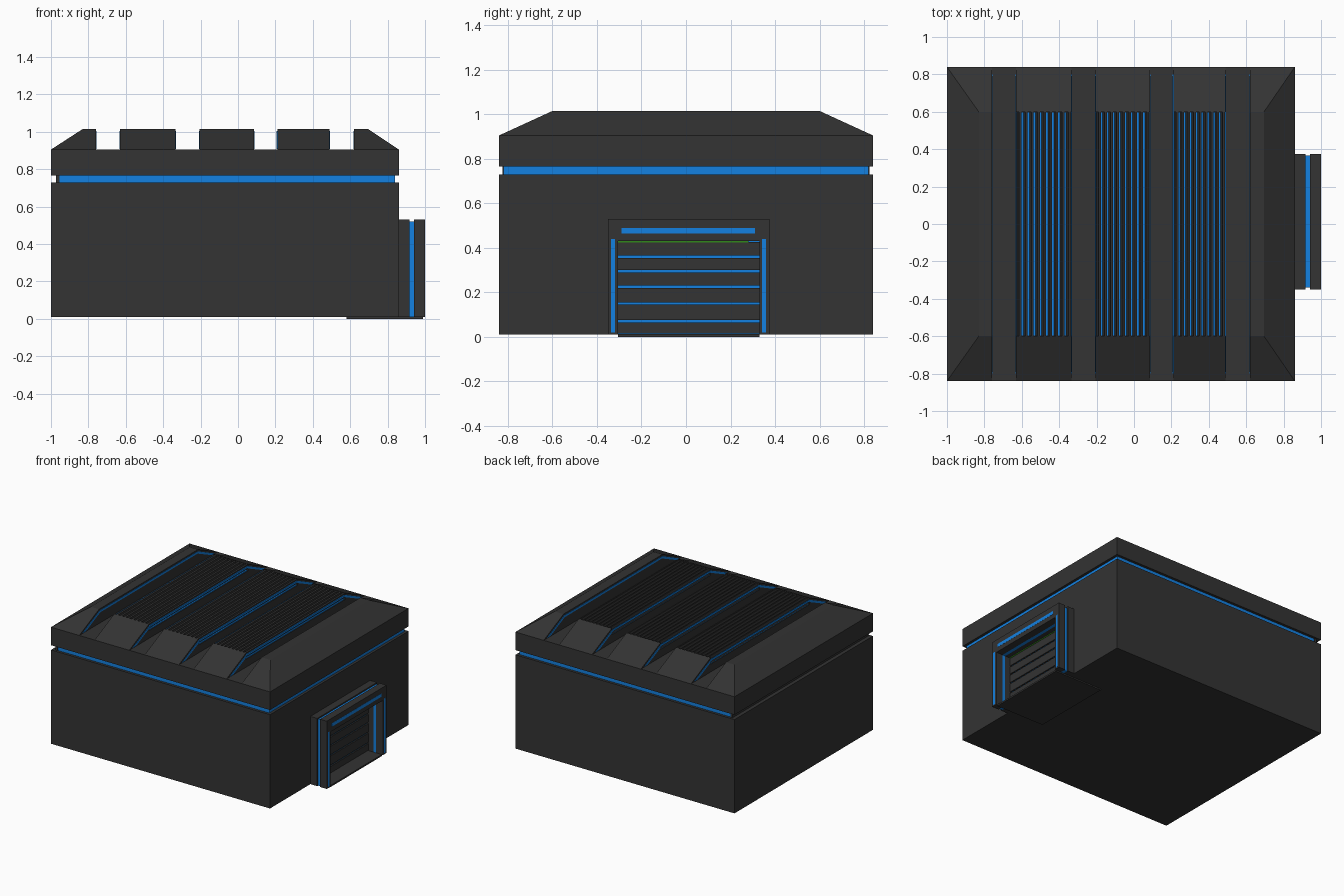
import bpy, bmesh, math
from mathutils import Matrix

if "Cube" in bpy.data.objects:
    bpy.data.objects.remove(bpy.data.objects["Cube"])


def material(name, color):
    m = bpy.data.materials.new(name)
    m.diffuse_color = (*color, 1)
    m.use_nodes = True
    m.node_tree.nodes["Principled BSDF"].inputs["Base Color"].default_value = m.diffuse_color
    return m


DARK = material("dark_metal", (0.033, 0.033, 0.033))
BLUE = material("blue_glow", (0.007, 0.22, 0.75))
GREEN = material("green_light", (0.03, 0.25, 0.01))


def finish(name, bm, mat):
    bmesh.ops.recalc_face_normals(bm, faces=bm.faces)
    me = bpy.data.meshes.new(name)
    bm.to_mesh(me)
    bm.free()
    me.materials.append(mat)
    ob = bpy.data.objects.new(name, me)
    bpy.context.collection.objects.link(ob)
    return ob


def box(name, x, y, z, mat=DARK):
    bm = bmesh.new()
    bmesh.ops.create_cube(bm, size=1)
    for v in bm.verts:
        for i, (a, b) in enumerate((x, y, z)):
            v.co[i] = a if v.co[i] < 0 else b
    return finish(name, bm, mat)


def extrude_x(name, yz, x0, x1, mat=DARK):
    """Solid from a (y, z) outline running from x0 to x1."""
    bm = bmesh.new()
    f = bm.faces.new([bm.verts.new((x0, y, z)) for y, z in yz])
    new = bmesh.ops.extrude_face_region(bm, geom=[f])["geom"]
    for v in new:
        if isinstance(v, bmesh.types.BMVert):
            v.co.x = x1
    return finish(name, bm, mat)


def mirrored(half):
    """Complete a profile given for negative y."""
    return half + [(-y, z) for y, z in reversed(half)]


# Main walls, glowing band and roof slab
W = 0.84
box("walls", (-1, 0.86), (-W, W), (0.01, 0.73))
box("glow_band", (-0.96, 0.84), (-0.82, 0.82), (0.73, 0.766), BLUE)
box("rear_band_cover", (-0.972, -0.955), (-0.825, 0.825), (0.73, 0.766))
box("roof_slab", (-1, 0.86), (-W, W), (0.766, 0.905))

# Blue trim following the roof profile, seen on the channel walls
TRIM = mirrored([(-0.80, 0.909), (-0.595, 1.003)]) + \
       mirrored([(-0.765, 0.909), (-0.59, 0.988)])[::-1]

# Hipped end blocks of the roof
for name, xo, xt, xi in (("left_roof_end", -1, -0.83, -0.76),
                         ("right_roof_end", 0.86, 0.695, 0.62)):
    bm = bmesh.new()
    for s in (-1, 1):
        for co in ((xo, s * W, 0.905), (xi, s * W, 0.905),
                   (xt, s * 0.6, 1.015), (xi, s * 0.6, 1.015)):
            bm.verts.new(co)
    bmesh.ops.convex_hull(bm, input=bm.verts)
    bmesh.ops.dissolve_limit(bm, angle_limit=0.01, verts=bm.verts, edges=bm.edges)
    finish(name, bm, DARK)
    extrude_x(name + "_trim", TRIM, xi - 0.003, xi + 0.003, BLUE)

# Three vented roof blocks: notched body, blue floor, tilted slats, trim
BODY = mirrored([(-W, 0.905), (-0.6, 1.015), (-0.6, 0.965)])
SLATS = 9
for n, (x0, x1) in enumerate(((-0.63, -0.335), (-0.205, 0.085), (0.21, 0.49))):
    extrude_x(f"vent_block_{n}", BODY, x0, x1)
    box(f"vent_floor_{n}", (x0 + 0.005, x1 - 0.005), (-0.595, 0.595), (0.96, 0.97), BLUE)
    for x in (x0, x1):
        extrude_x(f"vent_trim_{n}", TRIM, x - 0.003, x + 0.003, BLUE)
    step = (x1 - x0) / SLATS
    bm = bmesh.new()
    for i in range(SLATS):
        mat = (Matrix.Translation((x0 + step * (i + 0.5), 0, 0.99))
               @ Matrix.Rotation(math.radians(14), 4, 'Y')
               @ Matrix.Diagonal((0.012, 1.2, 0.048, 1)))
        bmesh.ops.create_cube(bm, size=1, matrix=mat)
    finish(f"vent_slats_{n}", bm, DARK)


# Door frame: two dark arches with a blue arch set between them
def arch(inset):
    a, b, t = -0.35 + inset, 0.375 - inset, 0.53 - inset
    return [(a, 0.01), (a, t), (b, t), (b, 0.01),
            (0.33, 0.01), (0.33, 0.43), (-0.305, 0.43), (-0.305, 0.01)]


extrude_x("door_frame_back", arch(0), 0.86, 0.918)
extrude_x("door_frame_glow", arch(0.01), 0.917, 0.943, BLUE)
extrude_x("door_frame_front", arch(0), 0.942, 0.999)

# Light strips on the face of the frame
box("lintel_light", (0.99, 1.0), (-0.29, 0.31), (0.465, 0.49), BLUE)
for y in (-0.338, 0.342):
    box("pillar_light", (0.99, 1.0), (y, y + 0.018), (0.02, 0.44), BLUE)

# Shutter: blue backing showing between dark panels, green lamp, threshold
box("shutter_backing", (0.85, 0.866), (-0.305, 0.33), (0.01, 0.43), BLUE)
gaps = [0.01, 0.07, 0.15, 0.225, 0.295, 0.36, 0.43]
for a, b in zip(gaps, gaps[1:]):
    box("shutter_panel", (0.85, 0.876), (-0.305, 0.33), (a + 0.005, b - 0.005))
box("door_lamp", (0.86, 0.88), (-0.305, 0.28), (0.424, 0.43), GREEN)
box("threshold", (0.58, 0.99), (-0.305, 0.33), (0, 0.012))
